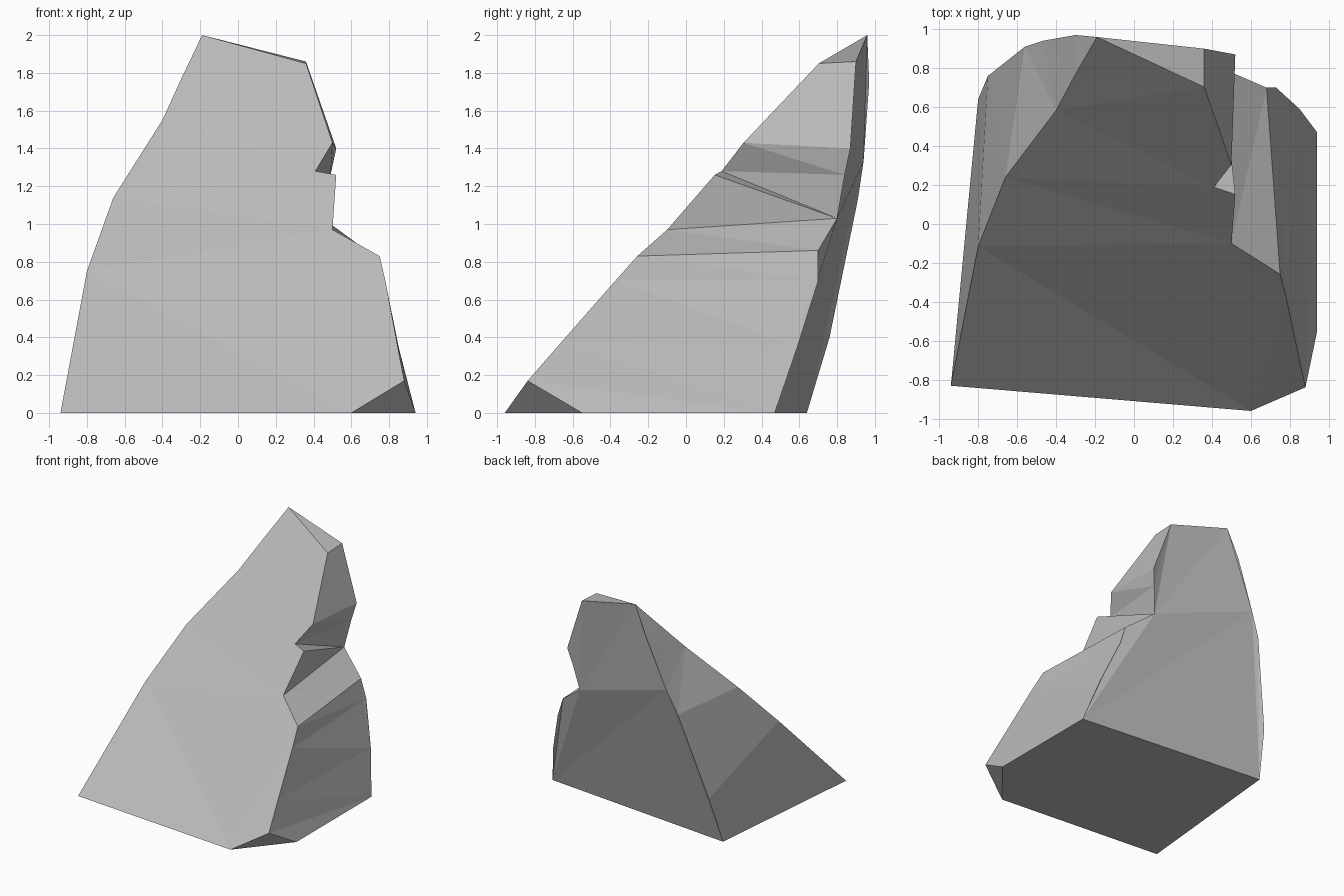
import bpy
import bmesh

old = bpy.data.objects.get("Cube")
if old:
    bpy.data.objects.remove(old, do_unlink=True)

# Stone material
stone = bpy.data.materials.new("grey_stone")
stone.use_nodes = True
grey = (0.5, 0.5, 0.5, 1)
stone.diffuse_color = grey
stone.node_tree.nodes["Principled BSDF"].inputs["Base Color"].default_value = grey


def slope(x, z):
    """Point on the gently twisted front slope."""
    return (x, -0.909 - 0.084 * x - 0.07 * x * z + 0.913 * z, z)


# Back corners that several facets share
toe = (0.94, -0.55, 0)
heel = (0.94, 0.47, 0)
notch = (0.45, 0.8, 1.03)
ridge = (-0.47, 0.94, 1.33)
peak = slope(-0.19, 2)
rear_foot = (-0.8, 0.64, 0)

# Front outline (x, z) paired with the back outline, from the right foot over the peak
stations = [
    (slope(0.6, 0), toe),
    (slope(0.88, 0.17), toe),
    (slope(0.88, 0.17), heel),
    (slope(0.84, 0.38), (0.85, 0.59, 0.35)),
    (slope(0.78, 0.7), (0.73, 0.7, 0.7)),
    (slope(0.75, 0.83), (0.68, 0.7, 0.86)),
    (slope(0.5, 0.97), notch),
    (slope(0.52, 1.26), notch),
    (slope(0.41, 1.28), (0.49, 0.84, 1.26)),
    (slope(0.5, 1.43), (0.52, 0.87, 1.4)),
    (slope(0.36, 1.85), (0.36, 0.9, 1.86)),
    (peak, peak),
    (slope(-0.3, 1.77), (-0.3, 0.97, 1.75)),
    (slope(-0.4, 1.55), ridge),
    (slope(-0.66, 1.14), (-0.56, 0.91, 1.13)),
    (slope(-0.8, 0.75), (-0.75, 0.76, 0.4)),
    (slope(-0.94, 0), rear_foot),
]

bm = bmesh.new()
corners = {}


def facet(points):
    """Face through the points, with repeated corners merged."""
    unique = list(dict.fromkeys(points))
    if len(unique) < 3:
        return
    for p in unique:
        if p not in corners:
            corners[p] = bm.verts.new(p)
    bm.faces.new([corners[p] for p in unique])


# Side facets joining the two outlines
for (f0, b0), (f1, b1) in zip(stations, stations[1:]):
    facet([f0, f1, b1, b0])

# Front slope, creased back and base
front = [f for f, b in stations]
back = list(dict.fromkeys(b for f, b in stations))
start, crease = back.index(heel), back.index(ridge)
facet(front)
facet(back[start:crease + 1])
facet([heel] + back[crease:])
facet([front[0], toe, heel, rear_foot, front[-1]])

bmesh.ops.triangulate(bm, faces=bm.faces[:])
bmesh.ops.recalc_face_normals(bm, faces=bm.faces[:])

mesh = bpy.data.meshes.new("rock")
bm.to_mesh(mesh)
bm.free()
mesh.materials.append(stone)
rock = bpy.data.objects.new("rock", mesh)
bpy.context.collection.objects.link(rock)
